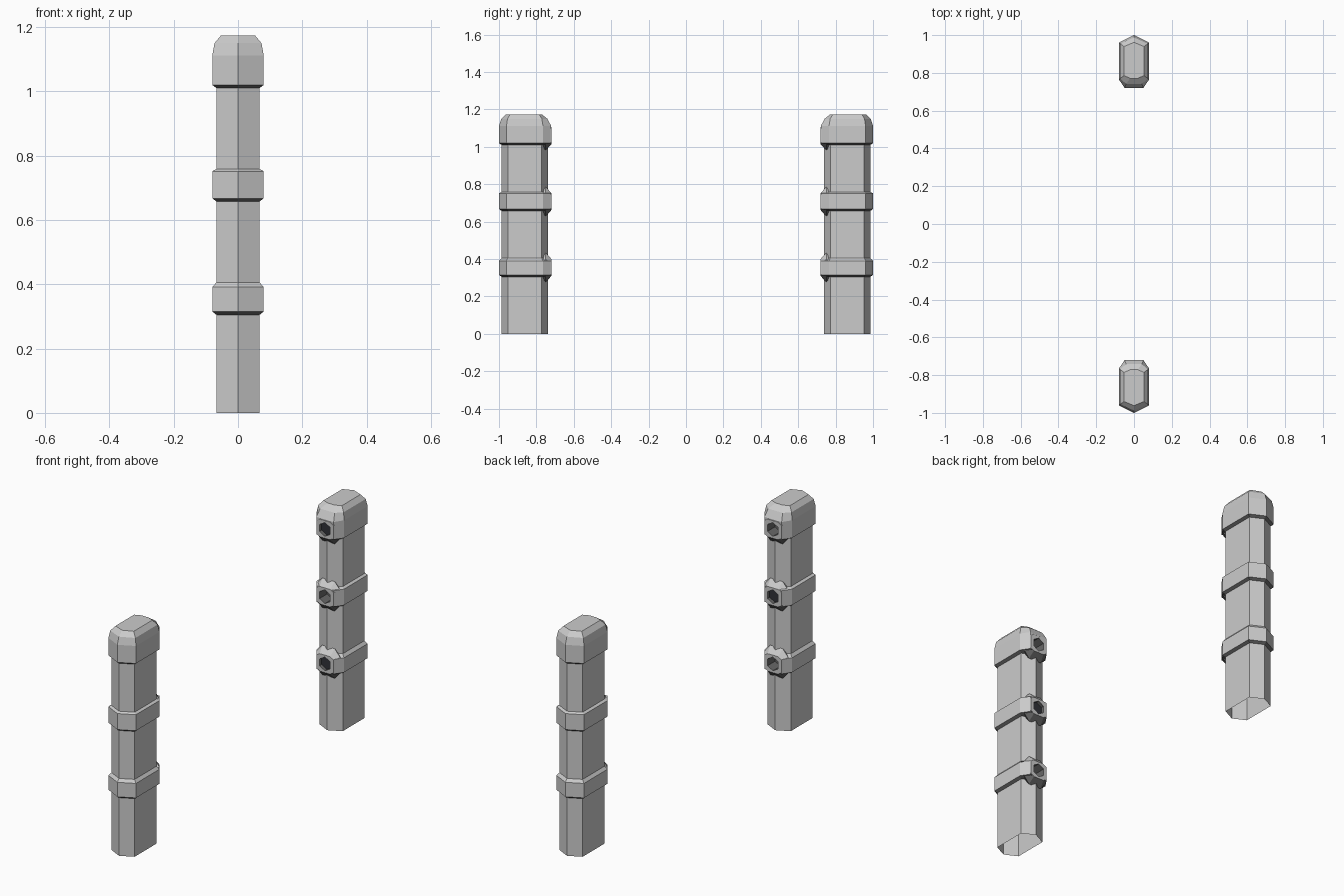
import bpy, bmesh, math

if "Cube" in bpy.data.objects:
    bpy.data.objects.remove(bpy.data.objects["Cube"])

MID = 0.8625                      # distance of each post's centre from the origin
HOLE_Z = (0.355, 0.7075, 1.06)    # heights of the three rail sockets


def material(name, *rgb):
    m = bpy.data.materials.new(name)
    m.diffuse_color = (*rgb, 1)
    m.use_nodes = True
    m.node_tree.nodes["Principled BSDF"].inputs["Base Color"].default_value = m.diffuse_color
    return m


MATS = [material("stone_grey", 0.6, 0.6, 0.6),
        material("dark_grey", 0.14, 0.14, 0.14),
        material("hole_black", 0.03, 0.032, 0.04)]


def loft(bm, rings, cyclic=False):
    """Skin a list of rings; close with end faces, or back onto the first ring."""
    loops = [[bm.verts.new(p) for p in r] for r in rings]
    n = len(rings[0])
    pairs = list(zip(loops, loops[1:]))
    if cyclic:
        pairs.append((loops[-1], loops[0]))
    else:
        bm.faces.new(loops[0])
        bm.faces.new(loops[-1])
    for a, b in pairs:
        for i in range(n):
            j = (i + 1) % n
            bm.faces.new((a[i], a[j], b[j], b[i]))


def make(name, skins, rule):
    """Build an object from lofts; rule(face) gives the material index."""
    bm = bmesh.new()
    for rings, cyclic in skins:
        loft(bm, rings, cyclic)
    bmesh.ops.recalc_face_normals(bm, faces=bm.faces)
    for f in bm.faces:
        f.material_index = rule(f)
    mesh = bpy.data.meshes.new(name)
    bm.to_mesh(mesh)
    bm.free()
    for m in MATS:
        mesh.materials.append(m)
    ob = bpy.data.objects.new(name, mesh)
    bpy.context.collection.objects.link(ob)
    return ob


def plain(f):
    return 0


def underside(f):
    return 1 if f.normal.z < -0.4 else 0


def plan(side, z, w, s, t, inner=None):
    """Stretched hexagon seen from above; inner=(x, d) flattens the inner tip."""
    tip = [(inner[0], -inner[1]), (-inner[0], -inner[1])] if inner else [(0, -t)]
    pts = [(0, t), (w, s), (w, -s)] + tip + [(-w, -s), (-w, s)]
    return [(x, side * (MID + y), z) for x, y in pts]


def octagon(side, z, d, x1, z1, x2, z2):
    """Upright eight-sided ring, d inwards from the post centre."""
    pts = [(x2, z2), (x1, z1), (x1, -z1), (x2, -z2),
           (-x2, -z2), (-x1, -z1), (-x1, z1), (-x2, z2)]
    return [(x, side * (MID - d), z + h) for x, h in pts]


def upright(side, z, r, d):
    """Upright hexagon with a point at the top."""
    angles = [math.radians(90 + 60 * i) for i in range(6)]
    return [(r * math.cos(a), side * (MID - d), z + r * math.sin(a)) for a in angles]


SHAFT = (0.067, 0.09, 0.1235)
BASE = (0.067, 0.09, 0.1235, (0.02, 0.113))
INNER = (0.065, 0.088, 0.121, (0.02, 0.11))
WIDE = (0.08, 0.0975, 0.1375, (0.05, 0.1415))


def cut(ob, cutter):
    mod = ob.modifiers.new("hole", 'BOOLEAN')
    mod.operation = 'DIFFERENCE'
    mod.solver = 'EXACT'
    mod.object = cutter
    bpy.context.view_layer.objects.active = ob
    bpy.ops.object.modifier_apply(modifier=mod.name)


for side, label in ((-1, "front"), (1, "back")):
    # hexagonal shaft
    shaft = make(label + "_shaft",
                 [([plan(side, z, *SHAFT) for z in (0, 1.05)], False)], plain)

    # two chamfered bands, flattened on the inner side
    bands = []
    for z, edge in zip(HOLE_Z[:2], (0.036, 0.044)):
        bands.append(([plan(side, z - 0.05, *INNER), plan(side, z - 0.05, *BASE),
                       plan(side, z - 0.04, *WIDE), plan(side, z + edge, *WIDE),
                       plan(side, z + 0.051, *BASE), plan(side, z + 0.051, *INNER)], True))
    band = make(label + "_bands", bands, underside)

    # cap with a rounded top
    cap = make(label + "_cap", [([plan(side, 1.01, *BASE), plan(side, 1.02, *WIDE),
                                  plan(side, 1.112, *WIDE),
                                  plan(side, 1.15, 0.073, 0.092, 0.125, (0.042, 0.121)),
                                  plan(side, 1.174, 0.053, 0.077, 0.099, (0.02, 0.091))],
                                 False)], underside)

    # rail sockets on the inner side
    sockets = make(label + "_sockets", [
        ([octagon(side, z, 0.0775, 0.055, 0.03, 0.03, 0.05),
          octagon(side, z, 0.1125, 0.068, 0.04, 0.036, 0.0775),
          octagon(side, z, 0.1425, 0.05, 0.034, 0.03, 0.046)], False)
        for z in HOLE_Z], underside)

    # socket holes, alternately deep and plugged with a black end
    holes = []
    for i, z in enumerate(HOLE_Z):
        plugged = (i % 2 == 0) == (side == 1)
        floor = 0.125 if plugged else 0.08
        holes.append(([upright(side, z, 0.036, floor), upright(side, z, 0.036, 0.17)], False))

    def hole_rule(f):
        d = MID - abs(f.calc_center_median().y)
        return 2 if abs(d - 0.125) < 0.0005 and abs(f.normal.y) > 0.9 else 1

    cutter = make(label + "_hole_cutter", holes, hole_rule)
    # the deep holes end exactly at their dark floor
    cutter.hide_render = True
    for ob in (shaft, band, cap, sockets):
        cut(ob, cutter)
    bpy.data.objects.remove(cutter)

    # open foot of the shaft
    bm = bmesh.new()
    bm.from_mesh(shaft.data)
    foot = [f for f in bm.faces if all(v.co.z < 0.001 for v in f.verts)]
    bmesh.ops.delete(bm, geom=foot, context='FACES')
    bm.to_mesh(shaft.data)
    bm.free()
